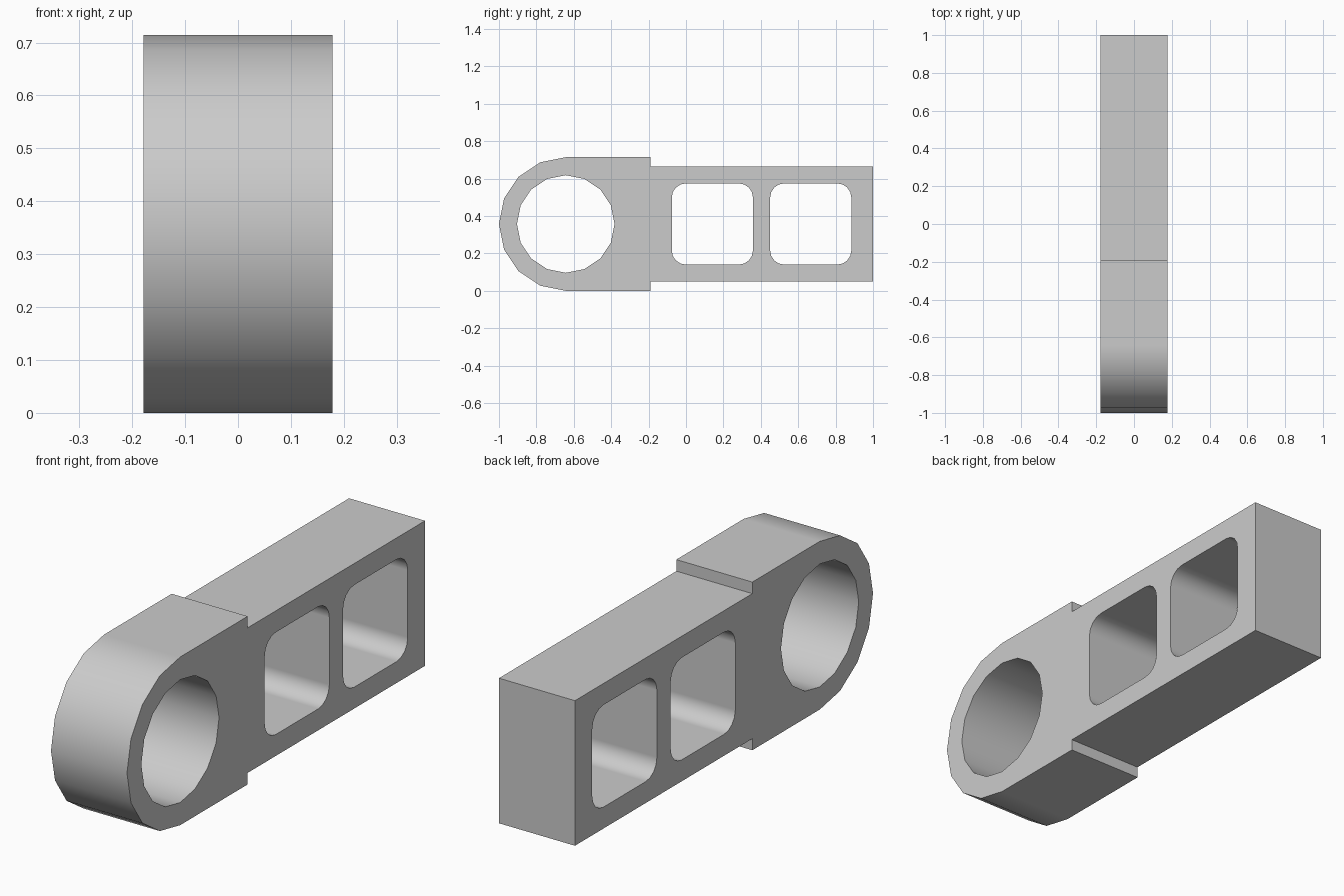
import bpy
import bmesh
from math import cos, sin, pi, radians

cube = bpy.data.objects.get("Cube")
if cube:
    bpy.data.objects.remove(cube)

HALF_WIDTH = 0.1785
MID_Z = 0.357
EYE_Y = -0.643
EYE_RADIUS = 0.357
HOLE_RADIUS = 0.261
SHOULDER_Y = -0.19
BAR_HALF = 0.308
WINDOW_HALF = 0.217
CORNER = 0.075


def arc(y, z, radius, start, end, steps):
    """Points along an arc in the side plane, angles in half turns."""
    angles = [pi * (start + (end - start) * i / steps) for i in range(steps + 1)]
    return [(y + radius * cos(a), z + radius * sin(a)) for a in angles]


def rounded_square(y, z, half, radius):
    inner = half - radius
    points = []
    for i, (sy, sz) in enumerate([(1, 1), (-1, 1), (-1, -1), (1, -1)]):
        points += arc(y + sy * inner, z + sz * inner, radius, i / 2, (i + 1) / 2, 4)
    return points


def add_loop(bm, points):
    verts = [bm.verts.new((-HALF_WIDTH, y, z)) for y, z in points]
    for i, v in enumerate(verts):
        bm.edges.new((v, verts[i - 1]))


# Side outline: round eye end, stepped shoulder, square bar end
outline = arc(EYE_Y, MID_Z, EYE_RADIUS, 0.5, 1.5, 8)
outline += [(SHOULDER_Y, MID_Z - EYE_RADIUS), (SHOULDER_Y, MID_Z - BAR_HALF),
            (1, MID_Z - BAR_HALF), (1, MID_Z + BAR_HALF),
            (SHOULDER_Y, MID_Z + BAR_HALF), (SHOULDER_Y, MID_Z + EYE_RADIUS)]

bm = bmesh.new()
add_loop(bm, outline)
# Round eye hole and the two windows
add_loop(bm, arc(EYE_Y, MID_Z, HOLE_RADIUS, 0, 2, 16)[:-1])
for y in (0.141, 0.667):
    add_loop(bm, rounded_square(y, MID_Z, WINDOW_HALF, CORNER))

# Fill between the loops and extrude across the width
bmesh.ops.triangle_fill(bm, edges=bm.edges[:], use_beauty=True, normal=(-1, 0, 0))
result = bmesh.ops.extrude_face_region(bm, geom=bm.faces[:], use_keep_orig=True)
moved = [g for g in result["geom"] if isinstance(g, bmesh.types.BMVert)]
bmesh.ops.translate(bm, verts=moved, vec=(2 * HALF_WIDTH, 0, 0))
bmesh.ops.recalc_face_normals(bm, faces=bm.faces[:])
mesh = bpy.data.meshes.new("link_arm")
bm.to_mesh(mesh)
bm.free()

arm = bpy.data.objects.new("link_arm", mesh)
bpy.context.collection.objects.link(arm)

# Plain grey finish
grey = bpy.data.materials.new("plain_grey")
grey.use_nodes = True
colour = (0.6, 0.6, 0.6, 1)
grey.diffuse_color = colour
grey.node_tree.nodes["Principled BSDF"].inputs["Base Color"].default_value = colour
mesh.materials.append(grey)

# Smooth the curved walls, keep the flats flat
bpy.ops.object.select_all(action="DESELECT")
arm.select_set(True)
bpy.context.view_layer.objects.active = arm
bpy.ops.object.shade_smooth_by_angle(angle=radians(30))
weighted = arm.modifiers.new("flat_faces", "WEIGHTED_NORMAL")
weighted.keep_sharp = True
weighted.weight = 90
